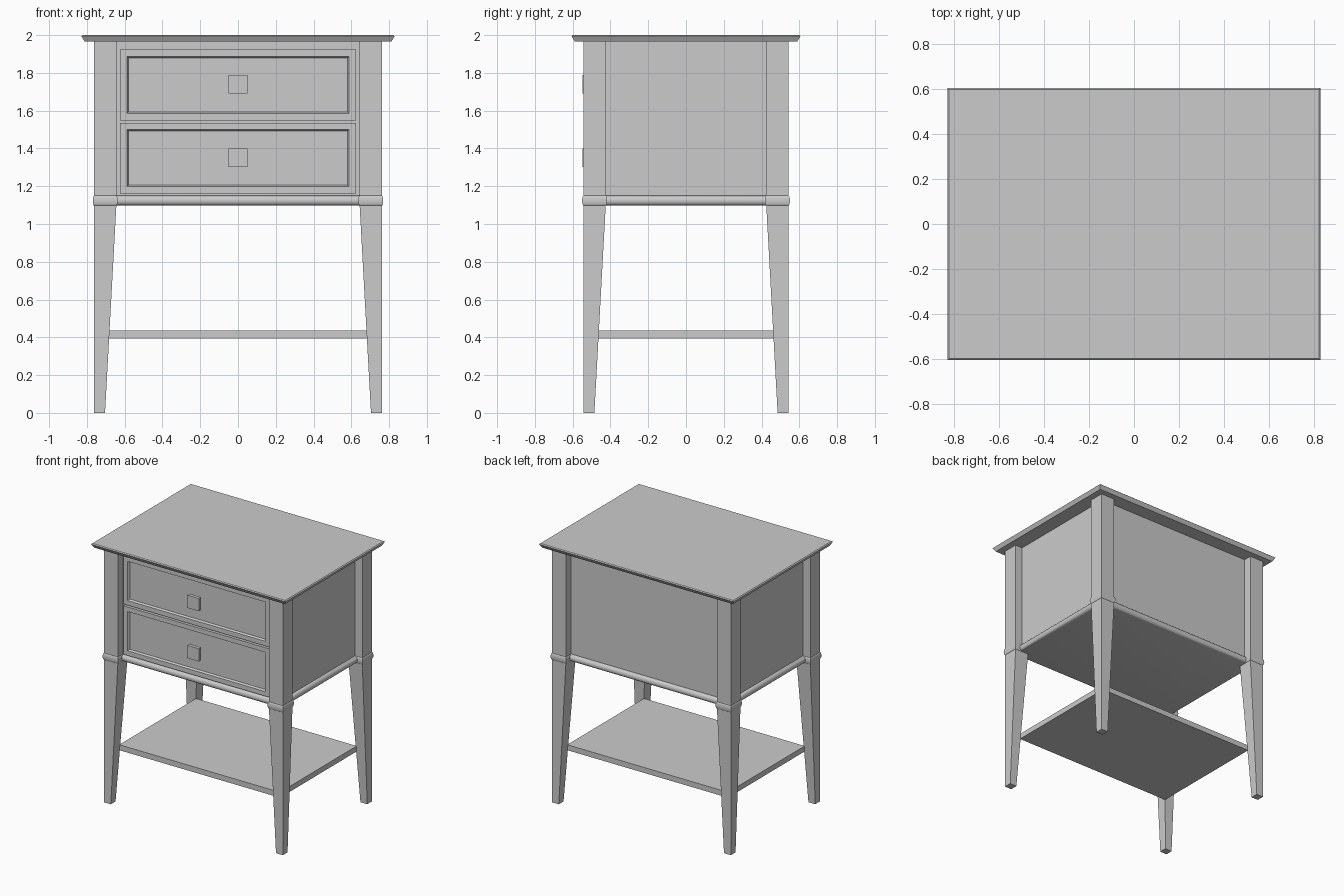
import bpy, bmesh, math

if "Cube" in bpy.data.objects:
    bpy.data.objects.remove(bpy.data.objects["Cube"])


def finish(name, bm, smooth=False):
    bmesh.ops.recalc_face_normals(bm, faces=bm.faces)
    mesh = bpy.data.meshes.new(name)
    bm.to_mesh(mesh)
    bm.free()
    ob = bpy.data.objects.new(name, mesh)
    bpy.context.collection.objects.link(ob)
    if smooth:
        bpy.ops.object.select_all(action='DESELECT')
        ob.select_set(True)
        bpy.context.view_layer.objects.active = ob
        bpy.ops.object.shade_smooth_by_angle(angle=math.radians(35))
    return ob


def loft(name, rings, smooth=False):
    """Stack of rectangles (z, x0, x1, y0, y1) joined into a closed solid."""
    bm = bmesh.new()
    loops = [[bm.verts.new(p) for p in ((x0, y0, z), (x1, y0, z), (x1, y1, z), (x0, y1, z))]
             for z, x0, x1, y0, y1 in rings]
    for a, b in zip(loops, loops[1:]):
        for i in range(4):
            j = (i + 1) % 4
            bm.faces.new((a[i], a[j], b[j], b[i]))
    bm.faces.new(loops[0][::-1])
    bm.faces.new(loops[-1])
    return finish(name, bm, smooth)


def slab(name, levels, smooth=False):
    """Centred stack of (z, half width, half depth)."""
    return loft(name, [(z, -x, x, -y, y) for z, x, y in levels], smooth)


def bead(z0, z1, bulge, steps=8):
    """Half-round moulding: pairs of height and outward offset."""
    return [(z0 + (z1 - z0) * (1 - math.cos(math.pi * i / steps)) / 2,
             bulge * math.sin(math.pi * i / steps)) for i in range(steps + 1)]


# Table top with a fine chamfer and an undercut edge
slab("table_top", [(1.965, 0.812, 0.588), (1.994, 0.829, 0.606), (2.0, 0.822, 0.599)])

# Tapered legs with a moulded collar, mirrored to all corners
X, Y, W = 0.762, 0.543, 0.118
rings = [(0, X - 0.058, X, -Y, -Y + 0.058)]
rings += [(z, X - W - o, X + o, -Y - o, -Y + W + o) for z, o in bead(1.098, 1.15, 0.007)]
rings += [(1.967, X - W, X, -Y, -Y + W)]
legs = loft("legs", rings, True)
mirror = legs.modifiers.new("corners", 'MIRROR')
mirror.use_axis = (True, True, False)

# Drawer case and the rounded moulding around its base
CX, CY = 0.70, 0.478
slab("case", [(1.10, CX, CY), (1.967, CX, CY)])
slab("base_moulding", [(z, CX + o, CY + o) for z, o in bead(1.098, 1.15, 0.026)], True)

# Lower shelf
slab("lower_shelf", [(0.393, 0.685, 0.467), (0.435, 0.685, 0.467)])

# Drawers with recessed panels and square knobs
FRONT = -0.503
for label, z0, z1 in (("upper", 1.549, 1.923), ("lower", 1.162, 1.536)):
    bm = bmesh.new()
    bmesh.ops.create_cube(bm, size=1)
    for v in bm.verts:
        v.co.x *= 1.248
        v.co.y = FRONT if v.co.y < 0 else -0.46
        v.co.z = z1 if v.co.z > 0 else z0
    bm.normal_update()
    face = min(bm.faces, key=lambda f: f.calc_center_median().y)
    bmesh.ops.inset_region(bm, faces=[face], thickness=0.036, use_even_offset=True)
    bmesh.ops.inset_region(bm, faces=[face], thickness=0.008, depth=-0.015, use_even_offset=True)
    finish(label + "_drawer", bm)

    zc = (z0 + z1) / 2 + 0.003
    loft(label + "_knob", [(zc - 0.049, -0.05, 0.05, -0.547, -0.52),
                           (zc + 0.049, -0.05, 0.05, -0.547, -0.52)])
    loft(label + "_knob_neck", [(zc - 0.02, -0.02, 0.02, -0.525, -0.48),
                                (zc + 0.02, -0.02, 0.02, -0.525, -0.48)])
